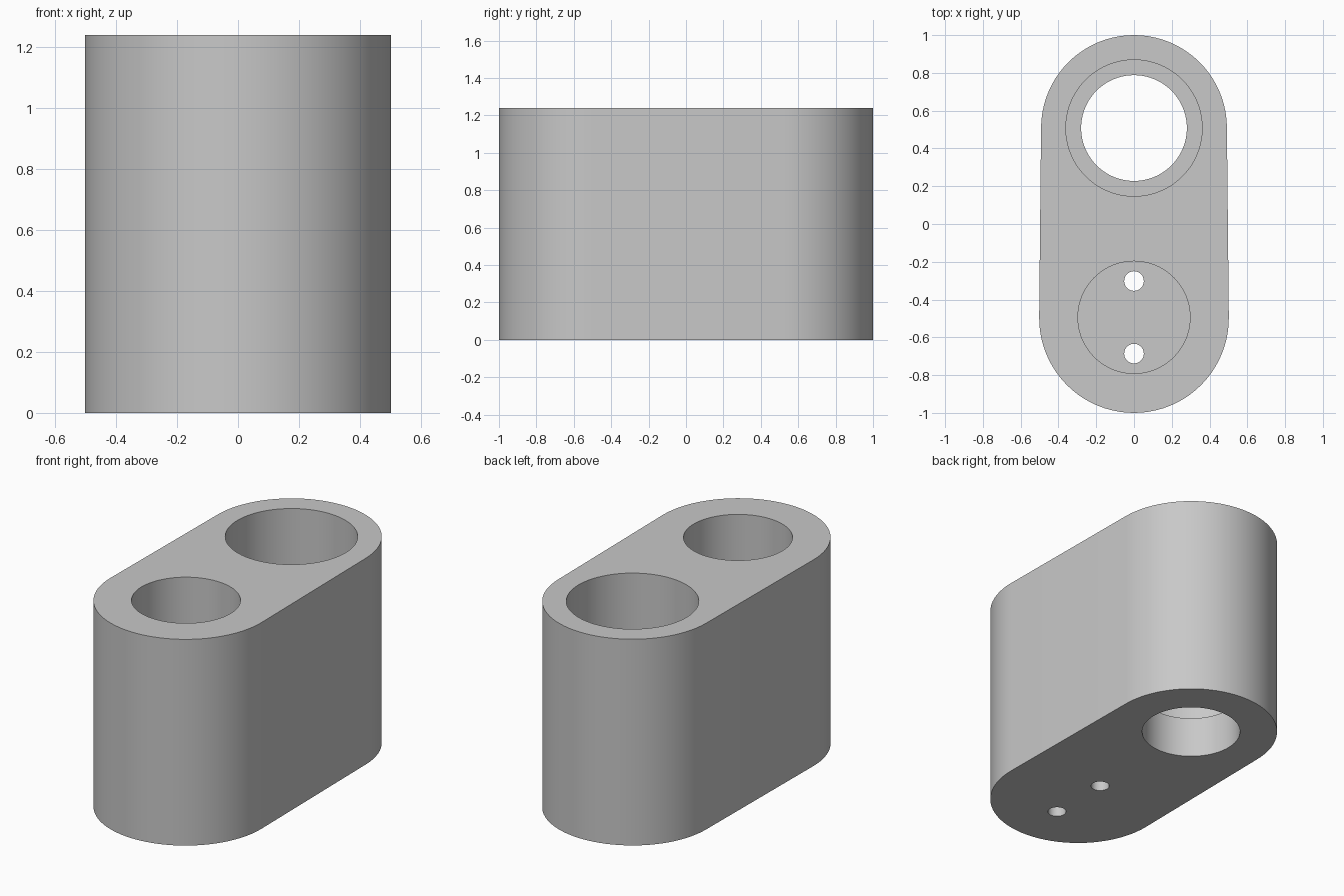
import bpy, bmesh, math

if "Cube" in bpy.data.objects:
    bpy.data.objects.remove(bpy.data.objects["Cube"], do_unlink=True)

HEIGHT = 1.24
FLOOR = 0.25           # height of the shelf and of the pocket floor
BACK_Y, BACK_R = 0.508, 0.492
FRONT_Y, FRONT_R = -0.498, 0.502

grey = bpy.data.materials.new("plain grey")
grey.use_nodes = True
colour = (0.58, 0.58, 0.58, 1)
grey.diffuse_color = colour
grey.node_tree.nodes["Principled BSDF"].inputs["Base Color"].default_value = colour


def arc(cy, r, start, end, n):
    """Points of an arc about (0, cy)."""
    steps = [start + (end - start) * i / n for i in range(n + 1)]
    return [(r * math.cos(a), cy + r * math.sin(a)) for a in steps]


def prism(name, outline, z0, z1):
    """Extrude a closed outline from z0 to z1."""
    bm = bmesh.new()
    face = bm.faces.new([bm.verts.new((x, y, z0)) for x, y in outline])
    top = bmesh.ops.extrude_face_region(bm, geom=[face])["geom"]
    verts = [v for v in top if isinstance(v, bmesh.types.BMVert)]
    bmesh.ops.translate(bm, verts=verts, vec=(0, 0, z1 - z0))
    bmesh.ops.recalc_face_normals(bm, faces=bm.faces)
    mesh = bpy.data.meshes.new(name)
    bm.to_mesh(mesh)
    bm.free()
    mesh.materials.append(grey)
    obj = bpy.data.objects.new(name, mesh)
    bpy.context.collection.objects.link(obj)
    return obj


# Body: two rounded ends joined by their tangent sides
tilt = math.asin((FRONT_R - BACK_R) / (BACK_Y - FRONT_Y))
outline = arc(BACK_Y, BACK_R, tilt, math.pi - tilt, 40)
outline += arc(FRONT_Y, FRONT_R, math.pi - tilt, 2 * math.pi + tilt, 40)
body = prism("body", outline, 0, HEIGHT)
bpy.context.view_layer.objects.active = body
body.select_set(True)

# Bores: name, centre y, radius, bottom, top, sides
bores = [
    ("back_counterbore", BACK_Y, 0.361, FLOOR, HEIGHT + 0.1, 80),
    ("back_through_bore", BACK_Y, 0.28, -0.1, FLOOR + 0.1, 80),
    ("front_pocket", -0.494, 0.297, FLOOR, HEIGHT + 0.1, 80),
    ("pin_hole_rear", -0.302, 0.052, -0.1, FLOOR + 0.1, 32),
    ("pin_hole_front", -0.686, 0.052, -0.1, FLOOR + 0.1, 32),
]
for name, cy, r, z0, z1, sides in bores:
    ring = arc(cy, r, 0, 2 * math.pi, sides)[:-1]
    cutter = prism(name, ring, z0, z1)
    cutter.hide_render = True
    cut = body.modifiers.new(name, "BOOLEAN")
    cut.operation = "DIFFERENCE"
    cut.solver = "EXACT"
    cut.object = cutter
    bpy.ops.object.modifier_apply(modifier=name)
    bpy.data.objects.remove(cutter, do_unlink=True)

bpy.ops.object.shade_smooth_by_angle(angle=math.radians(30))
